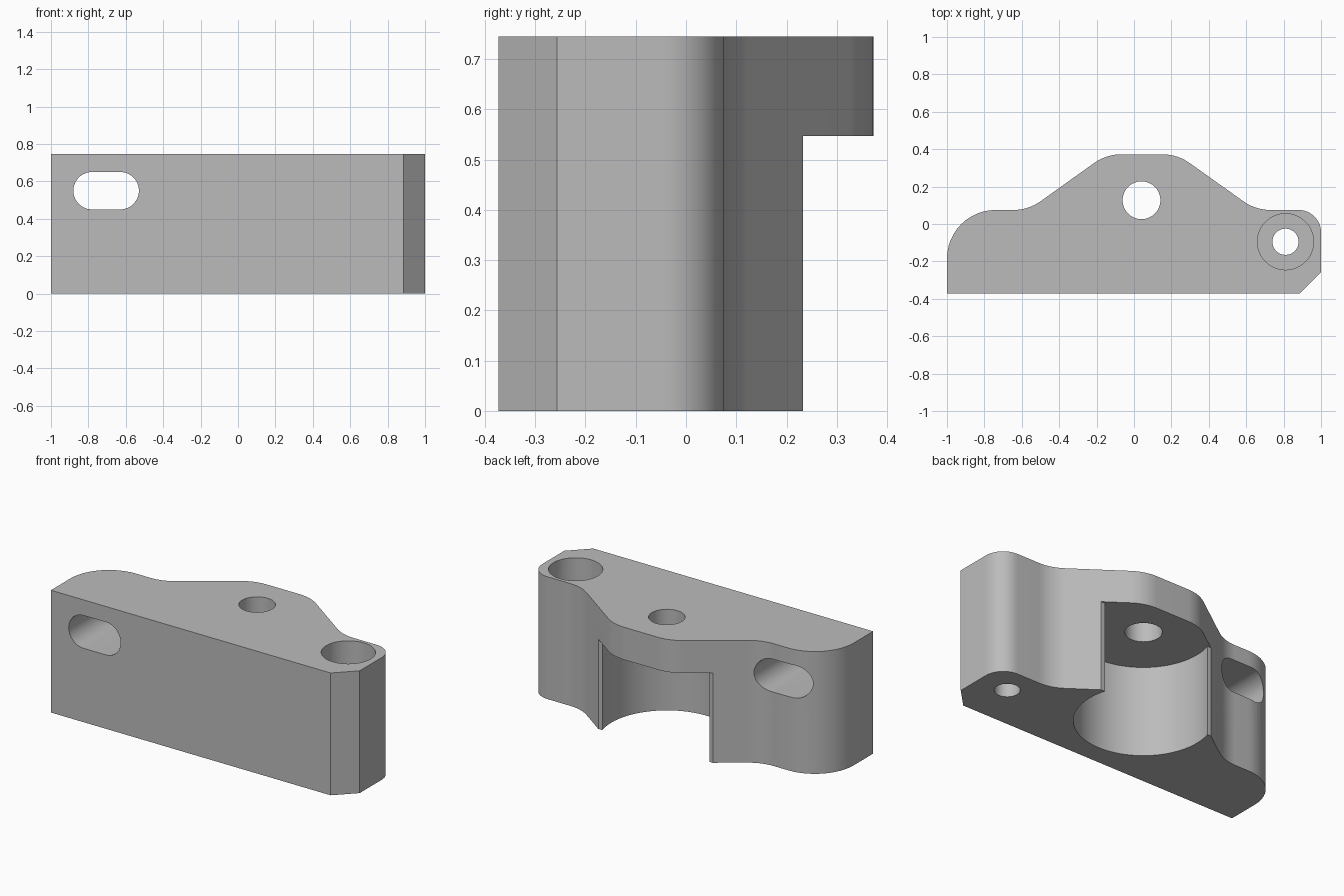
import bpy
import bmesh
from math import radians, pi, cos, sin, tan
from mathutils import Vector, Matrix

if "Cube" in bpy.data.objects:
    bpy.data.objects.remove(bpy.data.objects["Cube"], do_unlink=True)

HEIGHT = 0.745
BACK = 0.3725

grey = bpy.data.materials.new("plain_grey")
grey.use_nodes = True
colour = (0.5, 0.5, 0.5, 1)
grey.diffuse_color = colour
grey.node_tree.nodes["Principled BSDF"].inputs["Base Color"].default_value = colour


def rounded(corners, steps=12):
    """Outline with each (x, y, radius) corner replaced by a tangent arc."""
    out = []
    for i, (x, y, r) in enumerate(corners):
        p = Vector((x, y))
        if r == 0:
            out.append(p)
            continue
        a = (Vector(corners[i - 1][:2]) - p).normalized()
        b = (Vector(corners[(i + 1) % len(corners)][:2]) - p).normalized()
        half = a.angle(b) / 2
        centre = p + (a + b).normalized() * (r / sin(half))
        start = p + a * (r / tan(half)) - centre
        end = p + b * (r / tan(half)) - centre
        sweep = start.angle_signed(end)
        for k in range(steps + 1):
            out.append(centre + Matrix.Rotation(-sweep * k / steps, 2) @ start)
    return out


def prism(name, outline, low, high):
    bm = bmesh.new()
    face = bm.faces.new([bm.verts.new((p[0], p[1], low)) for p in outline])
    top = bmesh.ops.extrude_face_region(bm, geom=[face])["geom"]
    bmesh.ops.translate(bm, vec=(0, 0, high - low),
                        verts=[v for v in top if isinstance(v, bmesh.types.BMVert)])
    bmesh.ops.recalc_face_normals(bm, faces=bm.faces)
    mesh = bpy.data.meshes.new(name)
    bm.to_mesh(mesh)
    bm.free()
    mesh.materials.append(grey)
    obj = bpy.data.objects.new(name, mesh)
    bpy.context.collection.objects.link(obj)
    return obj


def circle(x, y, r, n=64):
    return [(x + r * cos(2 * pi * k / n), y + r * sin(2 * pi * k / n)) for k in range(n)]


# Main body: raised middle lobe, rounded ends and one chamfered corner
body = prism("bracket_body", rounded([
    (-1, -BACK, 0), (0.885, -BACK, 0), (1, -0.257, 0),
    (1, 0.075, 0.12), (0.65, 0.075, 0.25),
    (0.232, BACK, 0.25), (-0.148, BACK, 0.25),
    (-0.565, 0.075, 0.25), (-1, 0.075, 0.26)]), 0, HEIGHT)

# Cutters: round pocket, flat relief behind it, holes and the slot
pocket_top = 0.547
slot = prism("slot_cutter", rounded([
    (-0.88, 0.45, 0.0999), (-0.53, 0.45, 0.0999),
    (-0.53, 0.65, 0.0999), (-0.88, 0.65, 0.0999)], 16), -1, 1)
slot.data.transform(Matrix.Rotation(radians(90), 4, "X"))
cutters = [
    prism("pocket_cutter", circle(0.04, 0.125, 0.376, 96), -0.1, pocket_top),
    prism("relief_cutter", [(-0.6, 0.233), (0.7, 0.233), (0.7, 0.6), (-0.6, 0.6)],
          -0.1, pocket_top),
    prism("centre_hole_cutter", circle(0.04, 0.127, 0.101), 0.3, 1),
    prism("screw_hole_cutter", circle(0.81, -0.095, 0.07), -0.1, 1),
    prism("counterbore_cutter", circle(0.81, -0.095, 0.15), HEIGHT - 0.3, 1),
    slot,
]
bpy.context.view_layer.objects.active = body
for cutter in cutters:
    mod = body.modifiers.new(cutter.name, "BOOLEAN")
    mod.operation = "DIFFERENCE"
    mod.solver = "EXACT"
    mod.object = cutter
    bpy.ops.object.modifier_apply(modifier=mod.name)
for cutter in cutters:
    bpy.data.objects.remove(cutter, do_unlink=True)

# Smooth curved walls, crisp edges
bpy.ops.object.select_all(action="DESELECT")
body.select_set(True)
bpy.ops.object.shade_smooth_by_angle(angle=radians(25))
